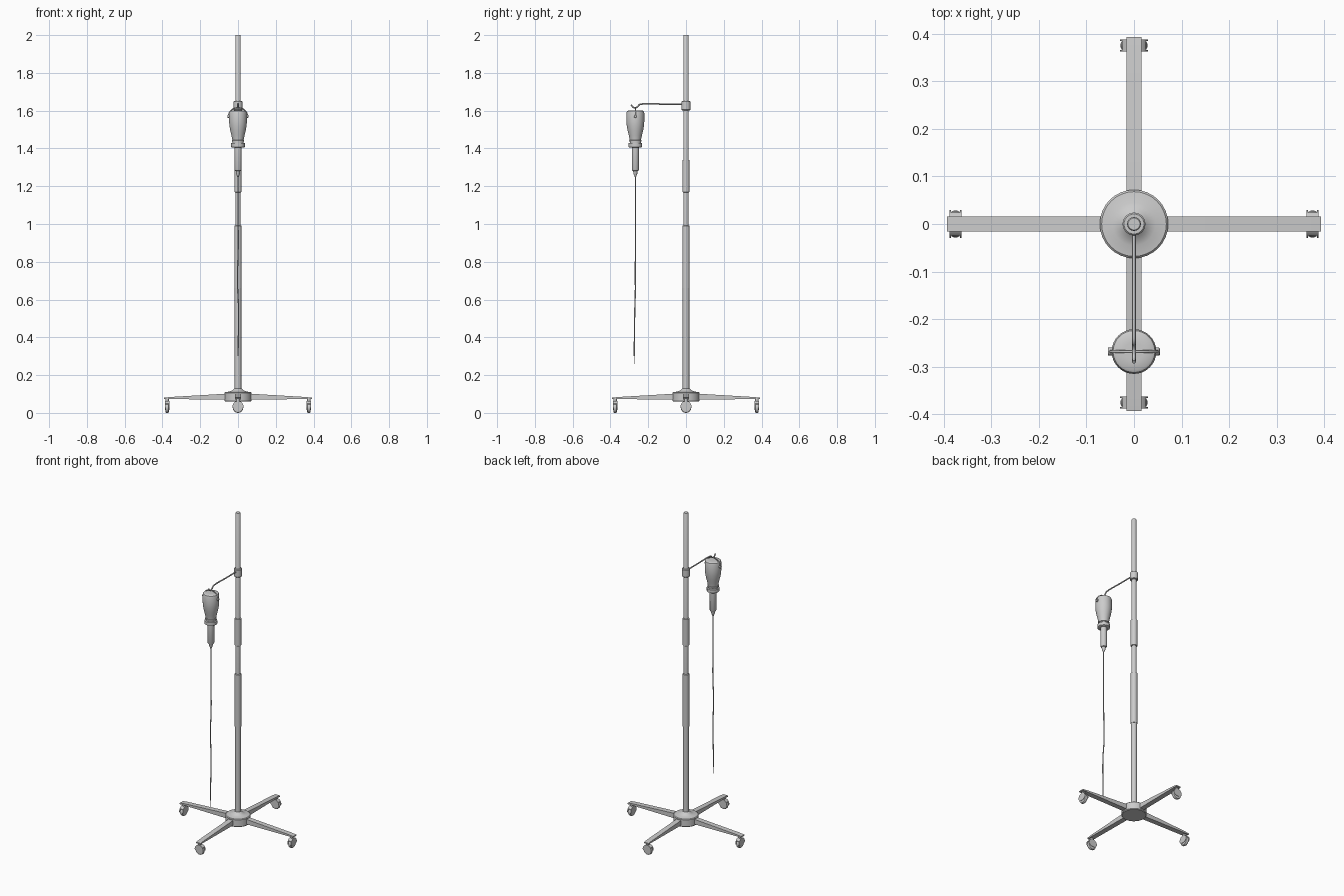
import bpy, bmesh, math
from mathutils import Vector, Matrix

if "Cube" in bpy.data.objects:
    bpy.data.objects.remove(bpy.data.objects["Cube"])


def finish(name, bm, smooth=True):
    bmesh.ops.recalc_face_normals(bm, faces=bm.faces)
    me = bpy.data.meshes.new(name)
    bm.to_mesh(me)
    bm.free()
    ob = bpy.data.objects.new(name, me)
    bpy.context.collection.objects.link(ob)
    if smooth:
        bpy.ops.object.select_all(action='DESELECT')
        ob.select_set(True)
        bpy.context.view_layer.objects.active = ob
        bpy.ops.object.shade_smooth_by_angle(angle=math.radians(35))
    return ob


def lathe(name, profile, x=0, y=0, n=24, matrix=None):
    """Closed turned shape from (radius, z) pairs."""
    bm = bmesh.new()
    rings = [[bm.verts.new((r * math.cos(2 * math.pi * i / n), r * math.sin(2 * math.pi * i / n), z))
              for i in range(n)] for r, z in profile]
    for a, b in zip(rings, rings[1:]):
        for i in range(n):
            bm.faces.new((a[i], a[(i + 1) % n], b[(i + 1) % n], b[i]))
    bm.faces.new(rings[0])
    bm.faces.new(rings[-1])
    bm.transform(matrix or Matrix.Translation((x, y, 0)))
    return finish(name, bm)


def wire(name, points, r, smooth=True):
    """Round wire through points."""
    cu = bpy.data.curves.new(name, 'CURVE')
    cu.dimensions = '3D'
    cu.bevel_depth = r
    cu.bevel_resolution = 2
    cu.resolution_u = 6
    cu.use_fill_caps = True
    if smooth:
        sp = cu.splines.new('BEZIER')
        sp.bezier_points.add(len(points) - 1)
        for p, co in zip(sp.bezier_points, points):
            p.co = co
            p.handle_left_type = p.handle_right_type = 'AUTO'
    else:
        sp = cu.splines.new('POLY')
        sp.points.add(len(points) - 1)
        for p, co in zip(sp.points, points):
            p.co = (*co, 1)
    ob = bpy.data.objects.new(name, cu)
    bpy.context.collection.objects.link(ob)
    return ob


def prism(name, outline, lo, hi, matrix):
    """Outline of (u, z) pairs extruded along y from lo to hi."""
    bm = bmesh.new()
    a = [bm.verts.new((u, lo, z)) for u, z in outline]
    b = [bm.verts.new((u, hi, z)) for u, z in outline]
    bm.faces.new(a)
    bm.faces.new(b)
    for i in range(len(a)):
        j = (i + 1) % len(a)
        bm.faces.new((a[i], a[j], b[j], b[i]))
    bm.transform(matrix)
    return finish(name, bm)


# Base hub with domed top
lathe('base_hub', [(0.068, 0.06), (0.072, 0.064), (0.072, 0.106), (0.068, 0.11), (0.045, 0.113),
                   (0.03, 0.119), (0.022, 0.127), (0.018, 0.13)], n=32)

# Telescopic pole
lathe('lower_pole', [(0.0175, 0.11), (0.0175, 0.67)])
lathe('lower_sleeve', [(0.019, 0.66), (0.019, 0.99), (0.015, 0.992)])
lathe('upper_pole', [(0.0145, 0.97), (0.0145, 1.997), (0.0125, 2.0)])
lathe('upper_sleeve', [(0.015, 1.168), (0.019, 1.17), (0.019, 1.338), (0.015, 1.34)])

# Four legs with casters
for k in range(4):
    rot = Matrix.Rotation(k * math.pi / 2, 4, 'Z')
    prism(f'leg_{k}', [(0.04, 0.07), (0.34, 0.073), (0.393, 0.073), (0.393, 0.08), (0.36, 0.084), (0.04, 0.103)],
          -0.016, 0.016, rot)
    lathe(f'caster_stem_{k}', [(0.009, 0.05), (0.009, 0.078)], n=12,
          matrix=rot @ Matrix.Translation((0.375, 0, 0)))
    # wheel turning on an axle along the leg
    axle = rot @ Matrix.Translation((0.375, 0, 0.028)) @ Matrix.Rotation(math.pi / 2, 4, 'Y')
    lathe(f'caster_wheel_{k}', [(0.012, -0.009), (0.022, -0.0095), (0.026, -0.008), (0.028, -0.004),
                                (0.028, 0.004), (0.026, 0.008), (0.022, 0.0095), (0.012, 0.009)], n=24, matrix=axle)
    # curved hood over the upper half of the wheel
    arc = [math.radians(-10 + 200 * i / 14) for i in range(15)]
    hood = [(0.029 * math.cos(t), 0.034 + 0.029 * math.sin(t)) for t in arc]
    hood += [(-0.012, 0.016), (0.012, 0.016)]
    for s, (lo, hi) in enumerate(((-0.0125, -0.0098), (0.0098, 0.0125))):
        prism(f'caster_fork_{k}_{s}', hood, lo, hi, rot @ Matrix.Translation((0.375, 0, 0)) @ Matrix.Rotation(math.pi / 2, 4, 'Z'))
    roof = hood[3:12] + [(0.96 * u, z - 0.004) for u, z in reversed(hood[3:12])]
    prism(f'caster_roof_{k}', roof, -0.0125, 0.0125,
          rot @ Matrix.Translation((0.375, 0, 0)) @ Matrix.Rotation(math.pi / 2, 4, 'Z'))

# Sliding collar and hook
B = -0.268
lathe('hook_collar', [(0.021, 1.602), (0.024, 1.605), (0.024, 1.648), (0.021, 1.651)])
wire('hook', [(0, -0.01, 1.635), (0, -0.12, 1.635), (0, -0.235, 1.635), (0, -0.248, 1.631), (0, -0.256, 1.621),
              (0, -0.268, 1.616), (0, -0.281, 1.619), (0, -0.29, 1.632)], 0.004)

# Bottle with neck, cap and drip chamber
lathe('bottle', [(0.02, 1.601), (0.039, 1.6), (0.044, 1.597), (0.047, 1.588), (0.047, 1.54), (0.0455, 1.52),
                 (0.041, 1.495), (0.035, 1.47), (0.031, 1.452), (0.029, 1.44), (0.029, 1.42)], y=B, n=32)
lathe('neck_ring', [(0.029, 1.436), (0.033, 1.438), (0.033, 1.443), (0.029, 1.445)], y=B)
lathe('bottle_cap', [(0.033, 1.406), (0.036, 1.408), (0.036, 1.428), (0.033, 1.43)], y=B)
lathe('drip_chamber', [(0.019, 1.41), (0.019, 1.288), (0.016, 1.282), (0.012, 1.28), (0.01, 1.266),
                       (0.006, 1.256), (0.004, 1.25)], y=B)

# Wire bail over the bottle and its side pivots
bail = [(0.05 * math.cos(t), B, 1.571 + 0.045 * math.sin(t))
        for t in [math.pi * i / 16 for i in range(17)]]
wire('bottle_bail', bail, 0.003, False)
for s in (-1, 1):
    m = Matrix.Translation((s * 0.049, B, 1.57)) @ Matrix.Rotation(math.pi / 2, 4, 'Y')
    lathe(f'bail_pivot_{"left" if s < 0 else "right"}', [(0.008, -0.006), (0.008, 0.004), (0.006, 0.006)], n=12, matrix=m)

# Hanging tube and needle
wire('drip_tube', [(0, B, 1.27), (0, B, 1.05), (0.001, B + 0.001, 0.88), (-0.003, B - 0.001, 0.72),
                   (-0.002, B, 0.66), (0.003, B - 0.003, 0.55), (0.002, B - 0.005, 0.42), (0, B - 0.006, 0.30)], 0.0032)
wire('needle', [(0, B - 0.006, 0.305), (0, B - 0.006, 0.26)], 0.0012, False)
